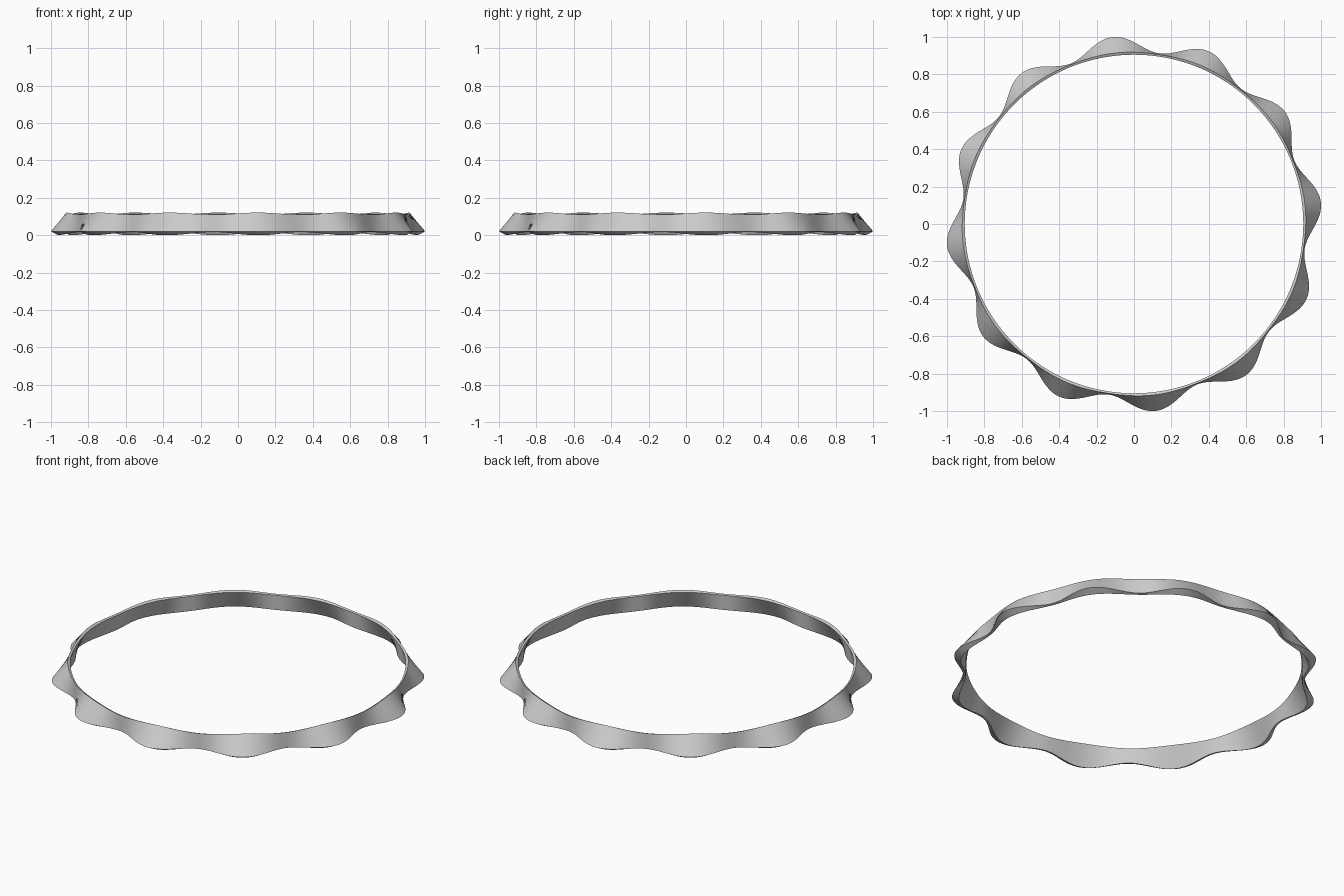
import bpy, bmesh, math

if "Cube" in bpy.data.objects:
    bpy.data.objects.remove(bpy.data.objects["Cube"])

LOBES = 12            # flared waves around the ring
PEAK = math.radians(6.6)
STEPS = 432

# Cross-sections (radius, z): flared lobe and thin upright valley
LOBE = [(0.905, 0.113), (0.920, 0.121), (1.006, 0.021), (0.967, 0.0)]
VALLEY = [(0.905, 0.106), (0.916, 0.110), (0.922, 0.020), (0.909, 0.017)]


def section(angle):
    """Blend between the valley and lobe sections around the ring."""
    w = 0.5 + 0.5 * math.cos(LOBES * (angle - PEAK))
    return [(v[0] + (l[0] - v[0]) * w, v[1] + (l[1] - v[1]) * w)
            for v, l in zip(VALLEY, LOBE)]


# Scalloped ring, swept as a closed band
bm = bmesh.new()
rings = []
for i in range(STEPS):
    a = 2 * math.pi * i / STEPS
    rings.append([bm.verts.new((r * math.cos(a), r * math.sin(a), z))
                  for r, z in section(a)])
for i in range(STEPS):
    p, q = rings[i], rings[(i + 1) % STEPS]
    for j in range(4):
        k = (j + 1) % 4
        bm.faces.new((p[j], p[k], q[k], q[j]))
bmesh.ops.recalc_face_normals(bm, faces=bm.faces)
mesh = bpy.data.meshes.new("scalloped_ring")
bm.to_mesh(mesh)
bm.free()

ring = bpy.data.objects.new("scalloped_ring", mesh)
bpy.context.collection.objects.link(ring)

# Plain grey finish
grey = bpy.data.materials.new("light_grey")
grey.diffuse_color = (0.6, 0.6, 0.6, 1)
grey.use_nodes = True
grey.node_tree.nodes["Principled BSDF"].inputs["Base Color"].default_value = grey.diffuse_color
mesh.materials.append(grey)

bpy.context.view_layer.objects.active = ring
ring.select_set(True)
bpy.ops.object.shade_smooth_by_angle(angle=math.radians(40))
